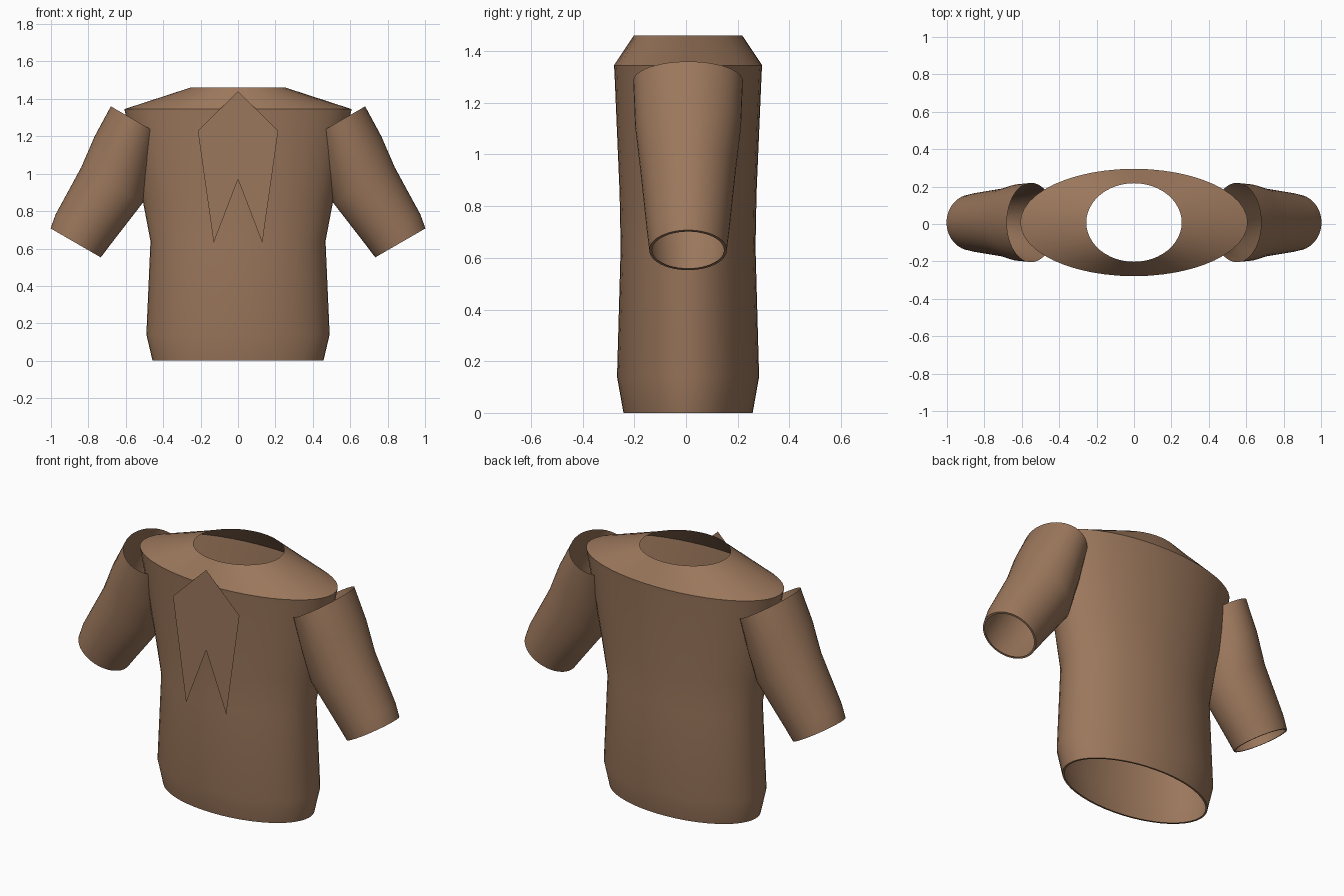
import bpy
import bmesh
from math import cos, sin, pi, radians
from mathutils import Vector

cube = bpy.data.objects.get("Cube")
if cube:
    bpy.data.objects.remove(cube, do_unlink=True)

SIDES = 48
CENTRE_Y = 0.008

brown = bpy.data.materials.new("brown cloth")
brown.use_nodes = True
colour = (0.33, 0.185, 0.107, 1)
brown.diffuse_color = colour
shader = brown.node_tree.nodes["Principled BSDF"]
shader.inputs["Base Color"].default_value = colour
shader.inputs["Roughness"].default_value = 0.9


def add_object(name, bm, smooth=True):
    mesh = bpy.data.meshes.new(name)
    bm.to_mesh(mesh)
    bm.free()
    mesh.materials.append(brown)
    obj = bpy.data.objects.new(name, mesh)
    bpy.context.collection.objects.link(obj)
    if smooth:
        bpy.ops.object.select_all(action='DESELECT')
        obj.select_set(True)
        bpy.context.view_layer.objects.active = obj
        bpy.ops.object.shade_smooth_by_angle(angle=radians(35))
    return obj


def tube(name, rings, across):
    """Open tube through elliptical rings: (centre, radius across, radius in y)."""
    bm = bmesh.new()
    loops = []
    for centre, ra, ry in rings:
        loop = []
        for i in range(SIDES):
            a = 2 * pi * i / SIDES
            loop.append(bm.verts.new(
                Vector(centre) + across * ra * cos(a) + Vector((0, ry * sin(a), 0))))
        loops.append(loop)
    for low, high in zip(loops, loops[1:]):
        for i in range(SIDES):
            j = (i + 1) % SIDES
            bm.faces.new((low[i], low[j], high[j], high[i]))
    return add_object(name, bm)


# Torso: hem lip, tapered hem, waist, shoulder edge, neck opening
torso_profile = [(0.0, 0.445, 0.24), (0.0, 0.457, 0.25), (0.14, 0.49, 0.275),
                 (0.64, 0.468, 0.261), (0.85, 0.508, 0.265),
                 (1.32, 0.602, 0.285), (1.345, 0.608, 0.287), (1.46, 0.255, 0.21)]
tube("torso", [((0, CENTRE_Y, z), rx, ry) for z, rx, ry in torso_profile],
     Vector((1, 0, 0)))

# Sleeves: cuff lip, cuff, upper arm, open armhole end
sleeve_profile = [(0.868, 0.63, 0.143, 0.139), (0.868, 0.63, 0.155, 0.15),
                  (0.83, 0.70, 0.167, 0.159), (0.673, 0.94, 0.19, 0.185),
                  (0.615, 1.11, 0.176, 0.205), (0.55, 1.285, 0.15, 0.212)]
for name, side in (("left_sleeve", 1), ("right_sleeve", -1)):
    rings = [((side * x, CENTRE_Y, z), ra, ry) for x, z, ra, ry in sleeve_profile]
    sleeve = tube(name, rings, Vector((side * 0.866, 0, 0.5)))
    if side < 0:
        sleeve.data.flip_normals()

# Flat pointed panel hanging in front of the chest
half = [(0.215, 1.23), (0.13, 0.63)]
outline = [(0, 1.44)] + [(-x, z) for x, z in half] + [(0, 0.97)] + half[::-1]
bm = bmesh.new()
bm.faces.new([bm.verts.new((x, -0.294, z)) for x, z in outline])
add_object("chest_panel", bm, smooth=False)
